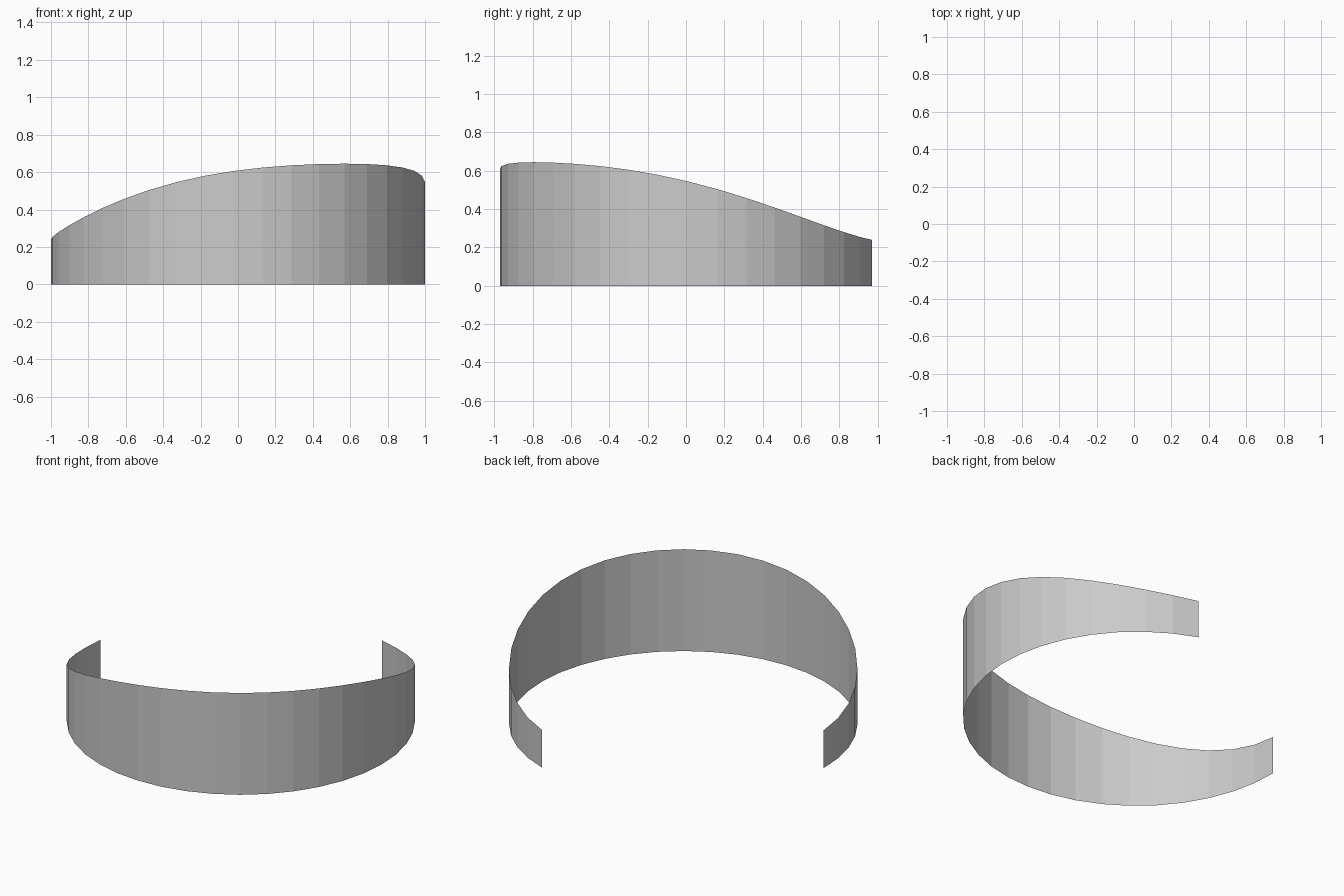
import bpy
import bmesh
from math import cos, sin, radians

if "Cube" in bpy.data.objects:
    bpy.data.objects.remove(bpy.data.objects["Cube"])

# Open curved band: single-sided sheet, 252 degree arc with a sloping top edge
SEGMENTS = 28
AXIS = -55.3          # direction in which the band is tallest
HALF = 126.0          # half of the arc span
CENTRE_Y = 0.028


def top_height(d):
    return 0.4074 + 0.2171 * cos(d) + 0.0474 * cos(2 * d) - 0.0269 * cos(3 * d)


bm = bmesh.new()
columns = []
for i in range(SEGMENTS + 1):
    offset = -HALF + 2 * HALF * i / SEGMENTS
    a = radians(AXIS + offset)
    x, y = cos(a), sin(a) + CENTRE_Y
    columns.append((bm.verts.new((x, y, 0)),
                    bm.verts.new((x, y, top_height(radians(offset))))))

# Outward-facing wall panels
for (b0, t0), (b1, t1) in zip(columns, columns[1:]):
    bm.faces.new((b0, b1, t1, t0))

mesh = bpy.data.meshes.new("curved_band")
bm.to_mesh(mesh)
bm.free()
band = bpy.data.objects.new("curved_band", mesh)
bpy.context.collection.objects.link(band)
